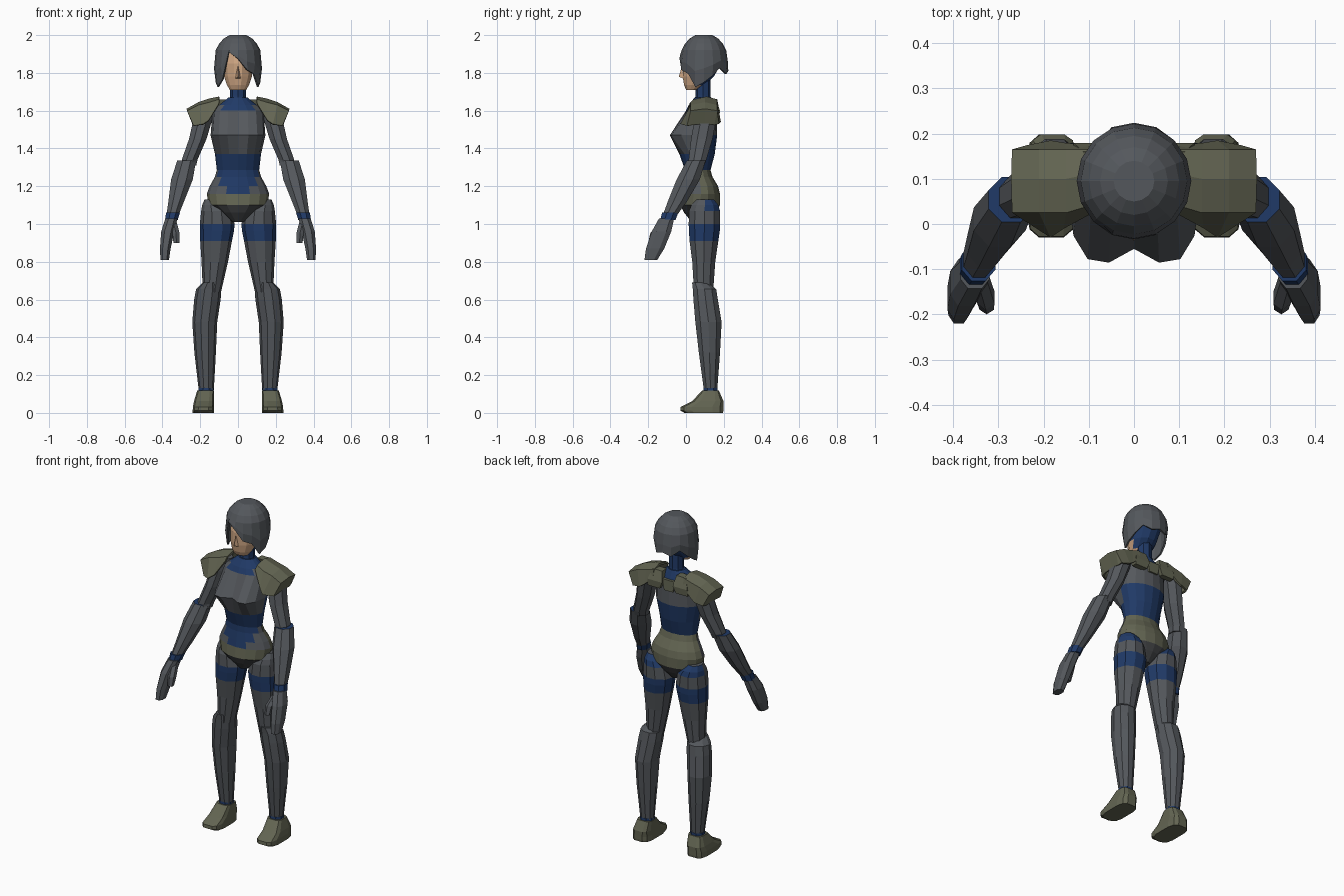
import bpy, bmesh, math


def material(name, rgb):
    m = bpy.data.materials.new(name)
    m.diffuse_color = (*rgb, 1)
    return m


GRAY, NAVY, OLIVE, SKIN, DARK = range(5)
MATS = [material("suit gray", (.088, .096, .107)),
        material("navy fabric", (.0145, .042, .135)),
        material("olive armour", (.125, .13, .085)),
        material("skin", (.60, .37, .22)),
        material("dark gray", (.055, .058, .062))]


def finish(name, bm, paint=GRAY, mirror=False, thick=0):
    """Turn a bmesh into an object; paint is a material or a rule on faces."""
    bmesh.ops.remove_doubles(bm, verts=bm.verts, dist=.0005)
    bmesh.ops.recalc_face_normals(bm, faces=bm.faces)
    for f in bm.faces:
        f.material_index = paint(f.calc_center_median()) if callable(paint) else paint
    me = bpy.data.meshes.new(name)
    bm.to_mesh(me)
    bm.free()
    for m in MATS:
        me.materials.append(m)
    ob = bpy.data.objects.new(name, me)
    bpy.context.collection.objects.link(ob)
    if thick:
        mod = ob.modifiers.new("thickness", 'SOLIDIFY')
        mod.thickness = thick
    if mirror:
        ob.modifiers.new("mirror", 'MIRROR').use_mirror_merge = False
    return ob


def skin_rows(bm, rows, closed=True):
    """Join neighbouring rows of vertices with quads."""
    n = len(rows[0])
    for a, b in zip(rows, rows[1:]):
        for i in range(n if closed else n - 1):
            j = (i + 1) % n
            bm.faces.new((a[i], a[j], b[j], b[i]))


def loft(name, rings, sides=8, paint=GRAY, mirror=False, p=1, turn=0, bulge=None):
    """Rings are (z, centre x, half width, front y, back y)."""
    bm = bmesh.new()
    rows = []
    for z, xc, hw, yf, yb in rings:
        row = []
        for i in range(sides):
            a = math.tau * (i + turn) / sides
            s, c = math.sin(a), math.cos(a)
            x = xc + hw * math.copysign(abs(s) ** p, s)
            y = (yf + yb) / 2 - (yb - yf) / 2 * math.copysign(abs(c) ** p, c)
            if bulge:
                y -= bulge(z, a)
            row.append(bm.verts.new((x, y, z)))
        rows.append(row)
    skin_rows(bm, rows)
    bm.faces.new(rows[0])
    bm.faces.new(rows[-1])
    return finish(name, bm, paint, mirror)


# Torso with chest, waist and hips
def chest_bulge(z, a):
    return .055 * abs(math.sin(2 * a)) if abs(z - 1.47) < .01 and math.cos(a) > .01 else 0


def torso_paint(c):
    front = c.y < .06
    if c.z > 1.605:
        return NAVY if c.z > 1.64 or abs(c.x) < .09 else GRAY
    if c.z > 1.47:
        return GRAY
    if c.z > 1.37:
        return GRAY if front else NAVY
    if c.z > 1.28:
        return NAVY
    if c.z > 1.20:
        if front:
            return NAVY if abs(c.x) < .1 else GRAY
        return OLIVE
    if c.z > 1.16:
        return NAVY if front and abs(c.x) < .075 else (GRAY if front else OLIVE)
    return OLIVE if c.z > 1.085 else DARK


loft("torso", [(1.01, 0, .03, .03, .12), (1.06, 0, .10, -.01, .16),
               (1.10, 0, .155, -.03, .18), (1.16, 0, .165, -.022, .18),
               (1.20, 0, .15, -.015, .17), (1.25, 0, .122, -.006, .14),
               (1.285, 0, .112, -.005, .13), (1.37, 0, .122, -.035, .152),
               (1.47, 0, .145, -.055, .165), (1.60, 0, .135, 0, .16),
               (1.63, 0, .10, .015, .15), (1.67, 0, .05, .045, .135)],
     16, torso_paint, bulge=chest_bulge)

# Neck and head
loft("neck", [(1.64, 0, .045, .045, .135), (1.68, 0, .042, .05, .13),
              (1.80, 0, .042, .05, .13)], 8, NAVY)
loft("head", [(1.71, 0, .045, .0, .06), (1.735, 0, .06, -.012, .10),
              (1.78, 0, .076, -.02, .15), (1.85, 0, .083, -.02, .19),
              (1.94, 0, .075, .015, .17)], 12,
     lambda c: SKIN if c.y < .065 else NAVY, turn=.5)

# Nose wedge
bm = bmesh.new()
nose = [bm.verts.new(v) for v in ((0, -.02, 1.84), (-.015, -.015, 1.77),
                                  (.015, -.015, 1.77), (0, -.038, 1.78))]
for k in ((0, 1, 3), (0, 3, 2), (1, 2, 3), (0, 2, 1)):
    bm.faces.new([nose[i] for i in k])
finish("nose", bm, SKIN)

# Hair: domed cap ending in uneven lock tips, counted from the front towards +x
tips = [1.88, 1.82, 1.80, 1.73, 1.755, 1.79, 1.83, 1.80,
        1.815, 1.80, 1.83, 1.79, 1.755, 1.73, 1.77, 1.915]
bm = bmesh.new()
rows = []
for z, r in ((2.0, .045), (1.982, .075), (1.955, .1), (1.92, .118)):
    rows.append([bm.verts.new((r * math.sin(math.tau * i / 16),
                               .095 - r * math.cos(math.tau * i / 16), z))
                 for i in range(16)])
for t in (.55, 1):
    row = []
    for i, tip in enumerate(tips):
        a = math.tau * i / 16
        r = .127 if t < 1 else (.118 if abs(math.sin(a)) > .6 else .129)
        row.append(bm.verts.new((r * math.sin(a), .095 - r * math.cos(a),
                                 1.915 + (tip - 1.92) * t)))
    rows.append(row)
skin_rows(bm, rows)
bm.faces.new(rows[0])
finish("hair", bm, GRAY, thick=.01)

# Shoulder armour: folded plate with front, back and outer flaps
stations = [
    [(.10, .02, 1.64), (.10, .04, 1.66), (.10, .11, 1.675), (.10, .165, 1.66), (.10, .175, 1.61)],
    [(.155, -.01, 1.55), (.15, .025, 1.645), (.15, .1, 1.665), (.15, .165, 1.645), (.155, .18, 1.56)],
    [(.185, -.03, 1.53), (.21, .025, 1.63), (.21, .1, 1.645), (.21, .165, 1.63), (.185, .185, 1.54)],
    [(.235, .005, 1.52), (.27, .025, 1.60), (.272, .1, 1.61), (.27, .165, 1.60), (.235, .175, 1.53)],
    [(.235, .005, 1.52), (.24, .04, 1.525), (.24, .1, 1.53), (.24, .15, 1.525), (.235, .175, 1.53)]]
bm = bmesh.new()
skin_rows(bm, [[bm.verts.new(p) for p in st] for st in stations], closed=False)
bmesh.ops.dissolve_degenerate(bm, edges=bm.edges, dist=.0005)
finish("shoulder_armour", bm, OLIVE, True, .012)

# Upper back armour strips stepping down to the spine
loft("back_armour", [(1.56, .095, .05, .14, .18), (1.60, .085, .06, .13, .185),
                     (1.66, .08, .04, .11, .165)], 4, OLIVE, True, turn=.5, p=.6)
loft("spine_armour", [(1.555, 0, .035, .14, .172), (1.62, 0, .05, .12, .172)],
     4, OLIVE, turn=.5, p=.5)

# Arms
loft("upper_arm", [(1.31, .26, .042, .005, .1), (1.34, .256, .045, .01, .112),
                   (1.45, .213, .05, .022, .145), (1.55, .187, .054, .04, .165),
                   (1.62, .16, .045, .07, .15)], 8, GRAY, True, turn=.5)
loft("forearm", [(1.05, .346, .035, -.125, -.042), (1.12, .327, .045, -.1, .01),
                 (1.235, .297, .062, -.055, .078), (1.335, .272, .054, .0, .108)], 8,
     lambda c: NAVY if c.z > 1.33 else GRAY, True, turn=.5)
loft("wrist_cuff", [(1.02, .353, .036, -.14, -.052), (1.06, .344, .04, -.13, -.038)],
     8, NAVY, True, turn=.5)
loft("hand", [(.81, .388, .024, -.222, -.15), (.87, .385, .03, -.215, -.112),
              (.96, .372, .037, -.185, -.075), (1.03, .352, .034, -.145, -.06)],
     8, GRAY, True, p=.8, turn=.5)
loft("thumb", [(.90, .326, .018, -.2, -.16), (.95, .328, .022, -.19, -.135),
               (1.01, .342, .02, -.14, -.09)], 6, GRAY, True)


# Legs
def thigh_paint(c):
    if .91 < c.z < 1.0 or (c.z > 1.05 and c.y > .11):
        return NAVY
    return GRAY


loft("thigh", [(.64, .138, .048, .04, .146), (.80, .123, .07, .03, .158),
               (.91, .116, .084, .015, .175), (.965, .111, .09, .011, .183),
               (1.0, .110, .092, .01, .184), (1.07, .114, .081, .012, .184),
               (1.10, .124, .066, .025, .175), (1.13, .135, .042, .05, .15)],
     10, thigh_paint, True, turn=.5)
loft("shin", [(.12, .168, .04, .093, .167), (.32, .174, .057, .065, .183),
              (.48, .176, .066, .046, .192), (.60, .162, .07, .036, .172),
              (.655, .155, .067, .033, .163), (.69, .148, .04, .03, .12)],
     10, GRAY, True, turn=.5)
loft("ankle_cuff", [(.10, .169, .042, .088, .172), (.132, .169, .043, .09, .17)],
     8, NAVY, True, turn=.5)

# Shoes
loft("shoe", [(0, .183, .058, -.01, .198), (.012, .183, .058, -.032, .2),
              (.032, .183, .057, -.03, .2), (.062, .18, .054, .03, .2),
              (.118, .171, .046, .085, .175)], 12, OLIVE, True, p=.55, turn=.5)
